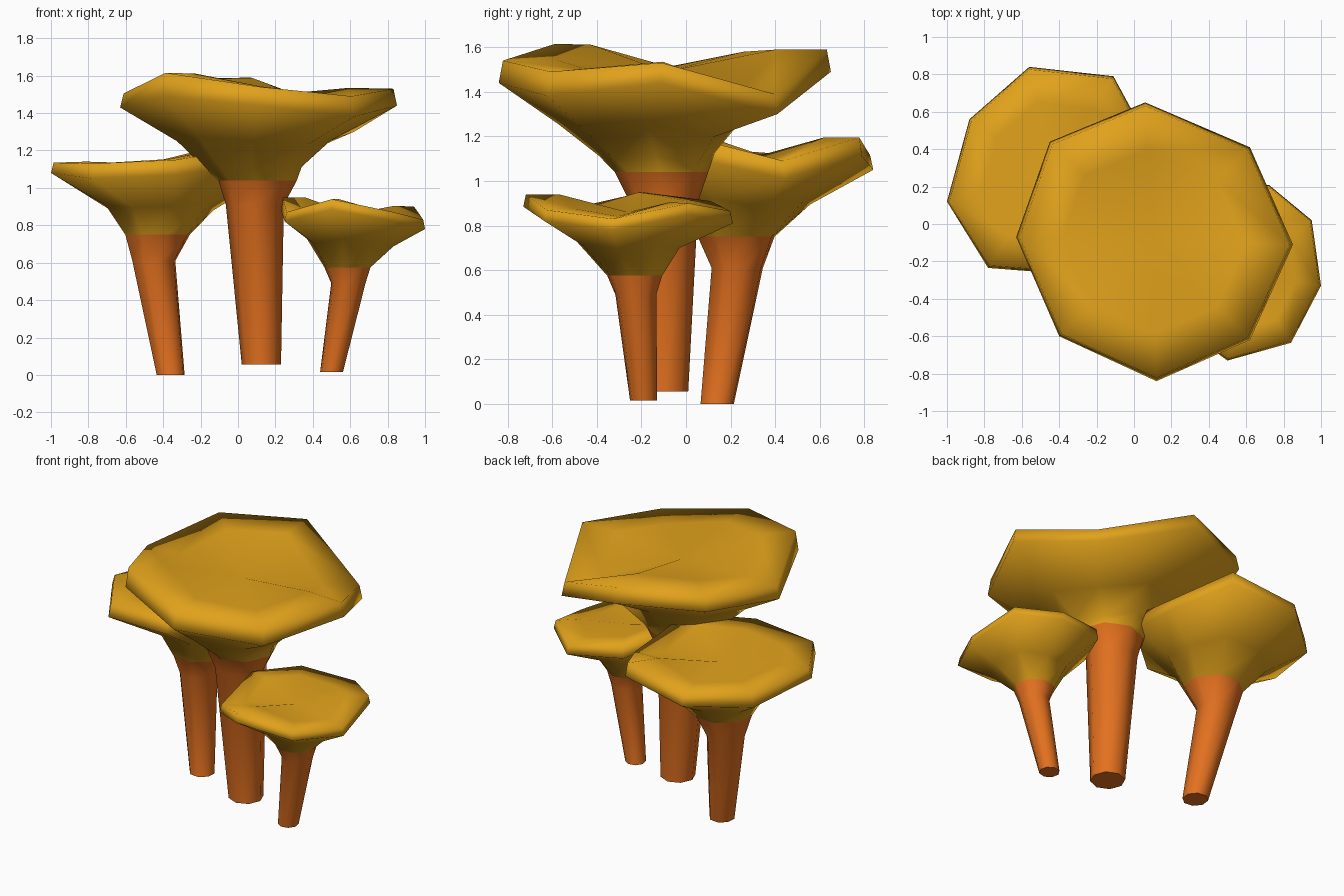
import bpy, bmesh, math
from mathutils import Vector

if "Cube" in bpy.data.objects:
    bpy.data.objects.remove(bpy.data.objects["Cube"])


def material(name, color):
    m = bpy.data.materials.new(name)
    m.diffuse_color = (*color, 1)
    m.use_nodes = True
    m.node_tree.nodes["Principled BSDF"].inputs["Base Color"].default_value = m.diffuse_color
    return m


CAP = material("golden_cap", (0.75, 0.36, 0.011))
STEM = material("orange_stem", (0.77, 0.165, 0.014))


def loft(name, rings, mat, smooth, top=None):
    """Skin a stack of eight-point rings; close the bottom, or the top at a centre point."""
    bm = bmesh.new()
    rows = [[bm.verts.new(p) for p in ring] for ring in rings]
    for a, b in zip(rows, rows[1:]):
        for i in range(8):
            j = (i + 1) % 8
            bm.faces.new((a[i], a[j], b[j], b[i]))
    if top is None:
        bm.faces.new(rows[0][::-1])
    else:
        mid = bm.verts.new(top)
        for i in range(8):
            bm.faces.new((rows[-1][i], rows[-1][(i + 1) % 8], mid))
    me = bpy.data.meshes.new(name)
    bm.to_mesh(me)
    bm.free()
    me.materials.append(mat)
    ob = bpy.data.objects.new(name, me)
    bpy.context.collection.objects.link(ob)
    bpy.ops.object.select_all(action='DESELECT')
    ob.select_set(True)
    bpy.context.view_layer.objects.active = ob
    bpy.ops.object.shade_smooth_by_angle(angle=math.radians(smooth))


def mushroom(size, stem, flare, rim, mid_z):
    """stem / flare rows: x, y, z, radius, tilt.  rim rows: x, y, low z, high z."""
    cx = sum(p[0] for p in rim) / 8
    cy = sum(p[1] for p in rim) / 8
    mean = sum(p[2] for p in rim) / 8
    mean_top = sum(p[3] for p in rim) / 8
    start = math.atan2(rim[0][1] - cy, rim[0][0] - cx)

    def ring(x, y, z, r, tilt):
        out = []
        for i, p in enumerate(rim):
            a = start + i * math.pi / 4
            out.append(Vector((x + r * math.cos(a), y + r * math.sin(a),
                               z + tilt * (p[2] - mean))))
        return out

    def cap_ring(f, rise, level):
        return [Vector((cx + f * (p[0] - cx), cy + f * (p[1] - cy),
                        p[3] + rise + level * (mean_top - p[3]))) for p in rim]

    low = [Vector(p[:3]) for p in rim]
    # upper lip and shallow dished top that follow the wavy rim
    high = cap_ring(0.975, 0, 0)
    inner = cap_ring(0.66, 0.005, 0.1)
    loft(size + "_stem", [ring(*s) for s in stem], STEM, 60)
    loft(size + "_cap", [ring(*s) for s in [stem[-1]] + flare] + [low, high, inner],
         CAP, 150, Vector((cx, cy, mid_z)))


# tall middle mushroom
mushroom("tall_mushroom",
         [(0.125, -0.095, 0.055, 0.105, 0), (0.09, -0.10, 0.91, 0.155, 0),
          (0.105, -0.11, 1.04, 0.21, 0)],
         [(0.08, -0.13, 1.11, 0.26, 0.3), (0.085, -0.16, 1.25, 0.41, 0.4)],
         [(0.85, -0.11, 1.44, 1.53), (0.62, 0.41, 1.30, 1.39),
          (0.06, 0.65, 1.49, 1.59), (-0.45, 0.44, 1.49, 1.58),
          (-0.63, -0.07, 1.43, 1.505), (-0.40, -0.60, 1.49, 1.615),
          (0.12, -0.84, 1.44, 1.54), (0.62, -0.62, 1.38, 1.49)], 1.49)

# middle-sized mushroom, back left
mushroom("left_mushroom",
         [(-0.36, 0.14, 0.0, 0.078, 0), (-0.45, 0.23, 0.61, 0.12, 0),
          (-0.43, 0.225, 0.75, 0.18, 0)],
         [(-0.42, 0.27, 0.90, 0.30, 0.4)],
         [(0.08, 0.44, 1.01, 1.09), (-0.11, 0.79, 1.11, 1.195),
          (-0.56, 0.84, 1.05, 1.115), (-0.88, 0.56, 1.02, 1.11),
          (-1.0, 0.12, 1.08, 1.135), (-0.78, -0.235, 1.05, 1.13),
          (-0.33, -0.27, 1.07, 1.15), (0.0, 0.0, 1.11, 1.20)], 1.10)

# small mushroom, front right
mushroom("right_mushroom",
         [(0.50, -0.19, 0.015, 0.062, 0), (0.59, -0.225, 0.49, 0.093, 0),
          (0.585, -0.23, 0.575, 0.125, 0)],
         [(0.60, -0.26, 0.71, 0.235, 0.4)],
         [(1.0, -0.33, 0.78, 0.83), (0.95, 0.02, 0.85, 0.90),
          (0.72, 0.21, 0.81, 0.865), (0.38, 0.12, 0.84, 0.91),
          (0.23, -0.19, 0.88, 0.95), (0.25, -0.55, 0.82, 0.87),
          (0.50, -0.73, 0.885, 0.94), (0.84, -0.635, 0.82, 0.87)], 0.86)
